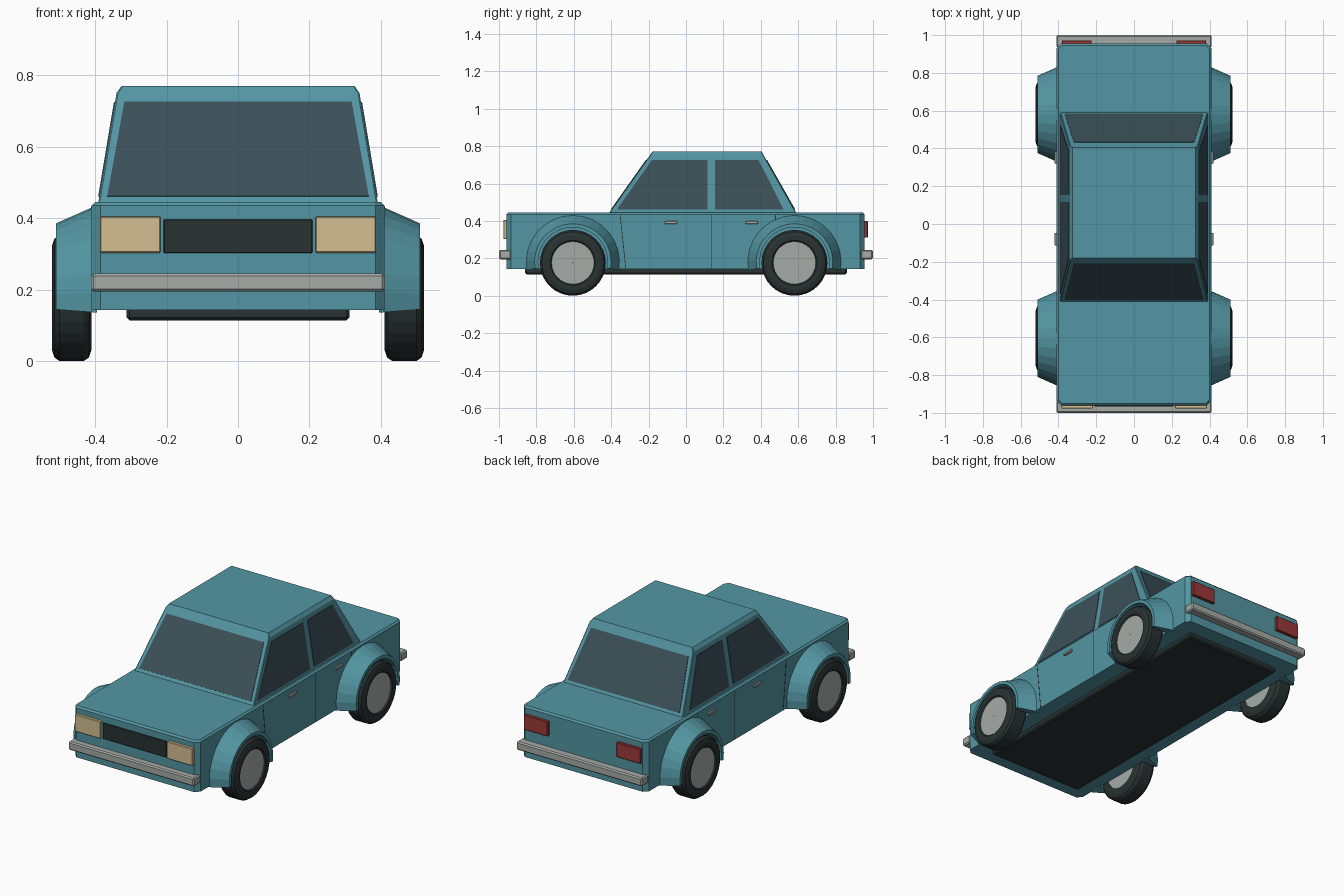
import bpy, bmesh, math
from mathutils import Vector

if "Cube" in bpy.data.objects:
    bpy.data.objects.remove(bpy.data.objects["Cube"])


def material(name, rgb):
    m = bpy.data.materials.new(name)
    m.diffuse_color = (*rgb, 1)
    m.use_nodes = True
    m.node_tree.nodes["Principled BSDF"].inputs["Base Color"].default_value = m.diffuse_color
    return m


PAINT = material("paint", (0.087, 0.305, 0.366))
GLASS = material("glass", (0.045, 0.08, 0.098))
DARK = material("dark", (0.022, 0.032, 0.032))
CHROME = material("chrome", (0.38, 0.41, 0.39))
LAMP = material("lamp", (0.66, 0.52, 0.29))
RED = material("red", (0.33, 0.04, 0.04))


def finish(name, bm, mat):
    bmesh.ops.recalc_face_normals(bm, faces=bm.faces)
    me = bpy.data.meshes.new(name)
    bm.to_mesh(me)
    bm.free()
    me.materials.append(mat)
    ob = bpy.data.objects.new(name, me)
    bpy.context.collection.objects.link(ob)
    return ob


def bridge(bm, rings, closed=True):
    # skin successive rings of vertices
    for a, b in zip(rings, rings[1:]):
        n = len(a)
        for i in range(n):
            j = (i + 1) % n
            bm.faces.new((a[i], a[j], b[j], b[i]))


def loft(name, levels, mat):
    # stacked rectangles with chamfered corners: (half width, y0, y1, z, chamfer)
    bm = bmesh.new()
    rings = []
    for w, y0, y1, z, c in levels:
        pts = [(w, y0 + c), (w, y1 - c), (w - c, y1), (c - w, y1),
               (-w, y1 - c), (-w, y0 + c), (c - w, y0), (w - c, y0)]
        rings.append([bm.verts.new((x, y, z)) for x, y in pts])
    bridge(bm, rings)
    bm.faces.new(rings[0])
    bm.faces.new(rings[-1])
    return finish(name, bm, mat)


def box(name, x, y, z, mat, bevel=0.0):
    bm = bmesh.new()
    bmesh.ops.create_cube(bm, size=1)
    for v in bm.verts:
        v.co = [(r[0] + r[1]) / 2 + c * (r[1] - r[0]) for r, c in zip((x, y, z), v.co)]
    if bevel:
        bmesh.ops.bevel(bm, geom=bm.edges[:], offset=bevel, segments=1, affect='EDGES')
    return finish(name, bm, mat)


def panel(name, pts, outward, mat, t=0.003):
    # thin plate lying on a body surface
    p = [Vector(q) for q in pts]
    n = (p[1] - p[0]).cross(p[2] - p[0]).normalized()
    if n.dot(Vector(outward)) < 0:
        n.negate()
    bm = bmesh.new()
    rings = [[bm.verts.new(q + n * d) for q in p] for d in (-t, t)]
    bridge(bm, rings)
    bm.faces.new(rings[0])
    bm.faces.new(rings[1])
    return finish(name, bm, mat)


def lathe(name, profile, side, cy, cz, mat, a0=0, a1=360, steps=32):
    # sweep a closed (radius, x) profile around the axle
    full = a1 - a0 == 360
    bm = bmesh.new()
    rings = []
    for i in range(steps if full else steps + 1):
        a = math.radians(a0 + (a1 - a0) * i / steps)
        rings.append([bm.verts.new((side * x, cy + r * math.cos(a), cz + r * math.sin(a)))
                      for r, x in profile])
    if full:
        bridge(bm, rings + rings[:1])
    else:
        bridge(bm, rings)
        bm.faces.new(rings[0])
        bm.faces.new(rings[-1])
    return finish(name, bm, mat)


# lower body, cabin and underside
loft("body", [(0.41, -0.96, 0.955, 0.143, 0.025), (0.41, -0.96, 0.955, 0.435, 0.025),
              (0.40, -0.95, 0.945, 0.445, 0.02)], PAINT)
loft("cabin", [(0.392, -0.415, 0.593, 0.438, 0.004), (0.34, -0.194, 0.416, 0.75, 0.004),
               (0.326, -0.18, 0.405, 0.77, 0.004)], PAINT)
box("underside", (-0.312, 0.312), (-0.86, 0.86), (0.114, 0.16), DARK, 0.008)

# windscreen and rear window
Z0, Z1 = 0.46, 0.725
def front_y(z): return -0.41 + 0.708 * (z - 0.445)
def rear_y(z): return 0.59 - 0.569 * (z - 0.445)
def side_x(z): return 0.391 - 0.167 * (z - 0.445)


for name, f, out in (("windscreen", front_y, -1), ("rear_window", rear_y, 1)):
    panel(name, [(-0.366, f(Z0), Z0), (0.366, f(Z0), Z0),
                 (0.318, f(Z1), Z1), (-0.318, f(Z1), Z1)], (0, out, 0), GLASS)

TYRE = [(0.112, 0.41), (0.145, 0.41), (0.166, 0.417), (0.176, 0.432), (0.176, 0.5),
        (0.166, 0.514), (0.145, 0.521), (0.12, 0.521), (0.112, 0.512)]
ARCH = [(0.256, 0.395), (0.205, 0.51), (0.186, 0.51), (0.186, 0.395)]

for s, tag in ((-1, "left"), (1, "right")):
    # side windows
    for name, b0, b1, t1, t0 in (("front", -0.37, 0.115, 0.115, -0.182),
                                 ("rear", 0.155, 0.522, 0.388, 0.155)):
        panel(f"{name}_side_window_{tag}",
              [(s * side_x(z), y, z) for y, z in
               ((b0, Z0), (b1, Z0), (t1, Z1), (t0, Z1))], (s, 0, 0), GLASS)
    # wheels and flared arches
    for end, cy in (("front", -0.605), ("rear", 0.58)):
        tyre = lathe(f"{end}_tyre_{tag}", TYRE, s, cy, 0.176, DARK)
        lathe(f"{end}_hub_{tag}", [(0.001, 0.412), (0.114, 0.412), (0.114, 0.514), (0.001, 0.514)],
              s, cy, 0.176, CHROME)
        lathe(f"{end}_arch_{tag}", ARCH, s, cy, 0.18, PAINT, -10, 190, 16)
    # door seams and handles
    for name, yt, yb, zb in (("front", -0.352, -0.322, 0.145), ("middle", 0.135, 0.135, 0.145),
                             ("rear", 0.478, 0.478, 0.37)):
        panel(f"{name}_door_seam_{tag}",
              [(s * 0.41, yt - 0.002, 0.432), (s * 0.41, yt + 0.002, 0.432),
               (s * 0.41, yb + 0.002, zb), (s * 0.41, yb - 0.002, zb)], (s, 0, 0), DARK, 0.001)
    for name, y in (("front", -0.08), ("rear", 0.352)):
        box(f"{name}_door_handle_{tag}", sorted((s * 0.4, s * 0.421)),
            (y - 0.033, y + 0.033), (0.383, 0.399), CHROME, 0.003)
    # lamps
    box(f"headlamp_{tag}", sorted((s * 0.217, s * 0.386)), (-0.977, -0.94),
        (0.303, 0.405), LAMP, 0.003)
    box(f"tail_lamp_{tag}", sorted((s * 0.225, s * 0.382)), (0.93, 0.972),
        (0.312, 0.4), RED, 0.003)

# grille and bumpers
box("grille", (-0.208, 0.208), (-0.967, -0.94), (0.302, 0.396), DARK, 0.002)
box("front_bumper", (-0.411, 0.411), (-1.0, -0.935), (0.195, 0.245), CHROME, 0.007)
box("rear_bumper", (-0.411, 0.411), (0.935, 1.0), (0.195, 0.245), CHROME, 0.007)
